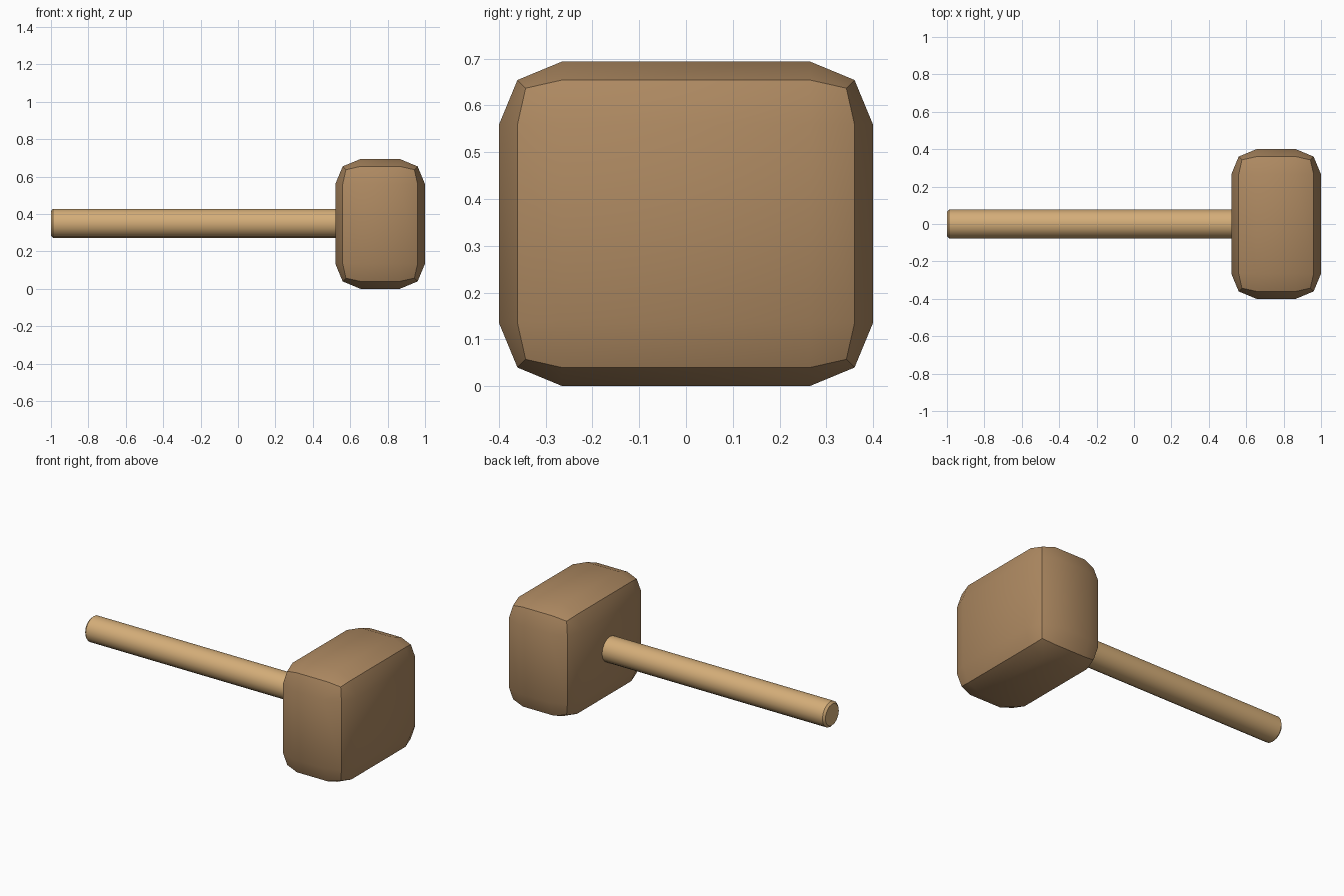
import bpy, math

if "Cube" in bpy.data.objects:
    bpy.data.objects.remove(bpy.data.objects["Cube"])


def finish(name, color, bevel, segments):
    """Name, colour, bevel and smooth the active object."""
    ob = bpy.context.object
    ob.name = name
    bpy.ops.object.transform_apply(location=False, rotation=True, scale=True)
    mat = bpy.data.materials.new(name + "_wood")
    mat.diffuse_color = (*color, 1)
    mat.use_nodes = True
    mat.node_tree.nodes["Principled BSDF"].inputs["Base Color"].default_value = mat.diffuse_color
    ob.data.materials.append(mat)
    mod = ob.modifiers.new("bevel", 'BEVEL')
    mod.width = bevel
    mod.segments = segments
    mod.limit_method = 'ANGLE'
    mod.angle_limit = math.radians(60)
    bpy.ops.object.modifier_apply(modifier=mod.name)
    bpy.ops.object.shade_smooth_by_angle(angle=math.radians(35))
    return ob


# Mallet head: block with broad two-step rounded edges
bpy.ops.mesh.primitive_cube_add(size=1, location=(0.76, 0, 0.347))
bpy.context.object.scale = (0.48, 0.8, 0.694)
finish("mallet_head", (0.42, 0.25, 0.12), 0.135, 2)

# Handle: round rod along x, its end tucked into the head
start, end = -1.0, 0.62
bpy.ops.mesh.primitive_cylinder_add(
    vertices=16, radius=0.078, depth=end - start,
    location=((start + end) / 2, 0, 0.35), rotation=(0, math.pi / 2, 0))
finish("handle", (0.66, 0.42, 0.19), 0.012, 1)
